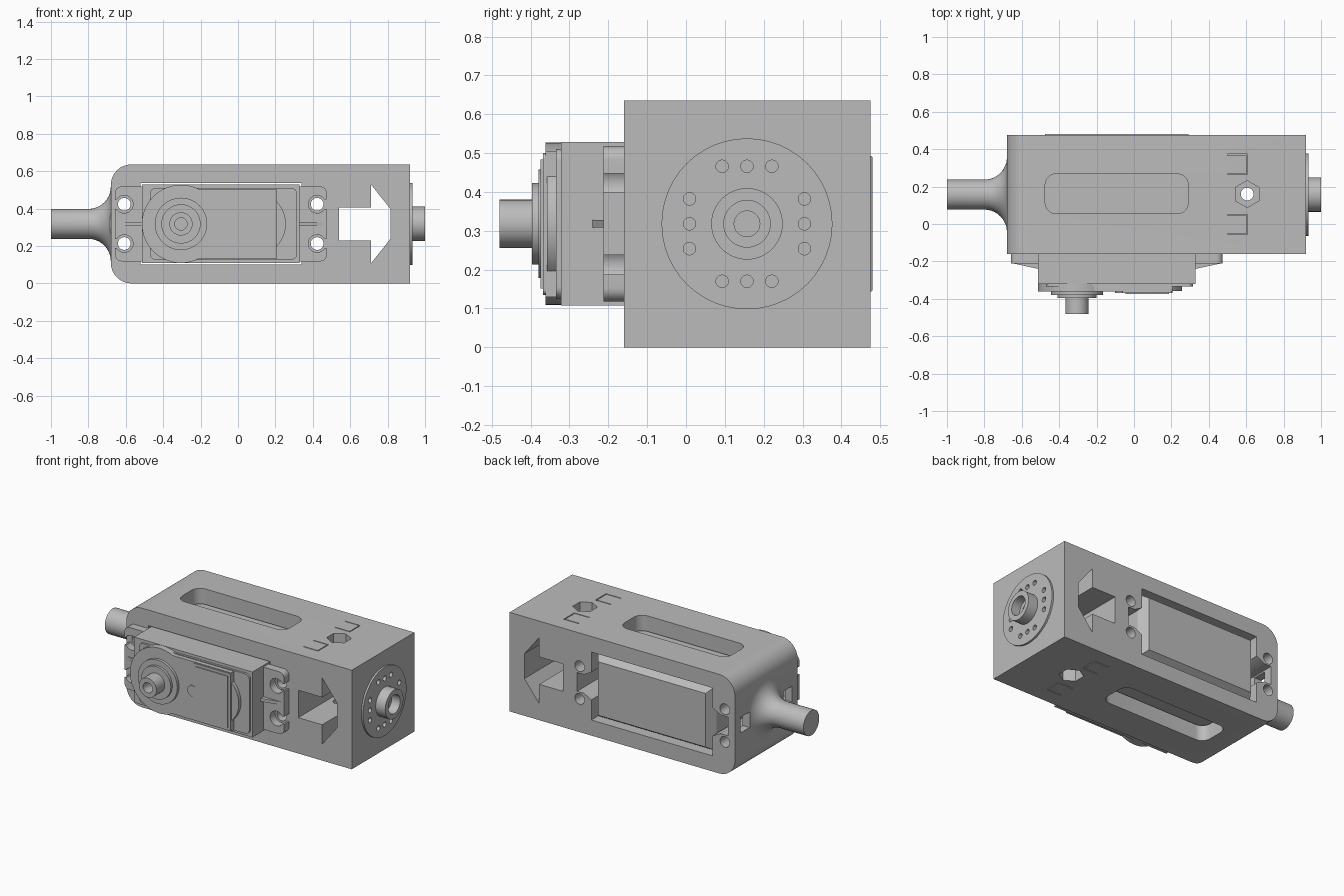
import bpy, bmesh, math
from mathutils import Vector

if "Cube" in bpy.data.objects:
    bpy.data.objects.remove(bpy.data.objects["Cube"])

mat = bpy.data.materials.new("plain grey")
mat.use_nodes = True
GREY = (0.5, 0.5, 0.5, 1)
mat.diffuse_color = GREY
mat.node_tree.nodes["Principled BSDF"].inputs["Base Color"].default_value = GREY

CY, CZ = 0.157, 0.318   # common axis of shaft, block and hub


def place(axis, u, v, w):
    return Vector({"x": (w, u, v), "y": (u, w, v), "z": (u, v, w)}[axis])


def finish(name, bm):
    bmesh.ops.recalc_face_normals(bm, faces=bm.faces)
    mesh = bpy.data.meshes.new(name)
    bm.to_mesh(mesh)
    bm.free()
    mesh.materials.append(mat)
    obj = bpy.data.objects.new(name, mesh)
    bpy.context.collection.objects.link(obj)
    return obj


def loft(name, axis, sections):
    """Skin equal-length outlines [(points, position), ...] along an axis."""
    bm = bmesh.new()
    rings = [[bm.verts.new(place(axis, u, v, w)) for u, v in pts] for pts, w in sections]
    for a, b in zip(rings, rings[1:]):
        for i in range(len(a)):
            j = (i + 1) % len(a)
            bm.faces.new((a[i], a[j], b[j], b[i]))
    bm.faces.new(rings[0])
    bm.faces.new(rings[-1])
    return finish(name, bm)


def prism(name, axis, pts, lo, hi):
    return loft(name, axis, [(pts, lo), (pts, hi)])


def circle(u, v, r, n=48, turn=0.0):
    return [(u + r * math.cos(turn + math.tau * i / n),
             v + r * math.sin(turn + math.tau * i / n)) for i in range(n)]


def rect(u0, u1, v0, v1, radii=(0, 0, 0, 0)):
    """Rectangle; radii run counter-clockwise from the top right corner."""
    pts = []
    corners = ((u1, v1, -1, -1), (u0, v1, 1, -1), (u0, v0, 1, 1), (u1, v0, -1, 1))
    for k, ((u, v, su, sv), r) in enumerate(zip(corners, radii)):
        if not r:
            pts.append((u, v))
            continue
        for i in range(9):
            a = math.pi / 2 * (k + i / 8)
            pts.append((u + su * r + r * math.cos(a), v + sv * r + r * math.sin(a)))
    return pts


def turned(name, axis, cu, cv, profile):
    """Turned part from (position, radius) pairs."""
    return loft(name, axis, [(circle(cu, cv, r), w) for w, r in profile])


def cut(obj, *cutters):
    for c in cutters:
        mod = obj.modifiers.new("cut", "BOOLEAN")
        mod.operation, mod.solver, mod.object = "DIFFERENCE", "EXACT", c
        bpy.context.view_layer.objects.active = obj
        bpy.ops.object.modifier_apply(modifier=mod.name)
        bpy.data.objects.remove(c)


# Housing block with two rounded corners
housing = prism("housing_block", "y", rect(-0.68, 0.92, 0, 0.636, (0, 0.11, 0.11, 0)), -0.16, 0.475)

# Motor bay, end notches and arrow window
cut(housing, prism("bay", "y", rect(-0.522, 0.34, 0.1, 0.536), -1, 1))
for base, tip in ((-0.5, -0.63), (0.32, 0.44)):
    notch = [(base, CZ - 0.1), (tip * 0.6 + base * 0.4, CZ - 0.06), (tip, CZ - 0.06),
             (tip, CZ + 0.06), (tip * 0.6 + base * 0.4, CZ + 0.06), (base, CZ + 0.1)]
    cut(housing, prism("notch", "y", notch, -1, 1))
half = [(0.54, 0.088), (0.71, 0.088), (0.71, 0.212), (0.815, 0.08)]
arrow = [(x, CZ + d) for x, d in half] + [(x, CZ - d) for x, d in reversed(half)]
cut(housing, prism("window", "y", arrow, -1, 1))

# Mounting holes
HOLES = [(x, CZ + s * 0.105) for x in (-0.608, 0.423) for s in (-1, 1)]
for x, z in HOLES:
    cut(housing, prism("hole", "y", circle(x, z, 0.034, 32), -1, 1))

# Top and bottom: long slots, nut pockets and thin hooked grooves
cut(housing, prism("slot", "z", rect(-0.475, 0.29, 0.055, 0.268, (0.06,) * 4), -1, 1))
cut(housing, prism("bolt_hole", "z", circle(0.605, 0.16, 0.034, 32), -1, 1))
for lo, hi in ((-0.1, 0.1), (0.536, 0.8)):
    cut(housing, prism("nut", "z", circle(0.605, 0.16, 0.072, 6, math.pi / 6), lo, hi))
for lo, hi in ((-0.1, 0.06), (0.576, 0.8)):
    for y0 in (-0.057, 0.265):
        y1, t = y0 + 0.108, 0.006
        hook = [(0.5, y0), (0.608, y0), (0.608, y1), (0.5, y1), (0.5, y1 - t),
                (0.608 - t, y1 - t), (0.608 - t, y0 + t), (0.5, y0 + t)]
        cut(housing, prism("groove", "z", hook, lo, hi))

# Left shaft with flared root
flare = [(-0.68 - 0.12 * (1 - math.sin(a)), 0.2 - 0.12 * math.cos(a))
         for a in (math.pi / 2 * i / 10 for i in range(11))]
shaft = turned("end_shaft", "x", CY, CZ, [(-1, 0.08)] + flare + [(-0.66, 0.2)])

# Cable openings beside the shaft
for y in (CY - 0.215, CY + 0.215):
    for part in (housing, shaft):
        cut(part, prism("port", "x", rect(y - 0.045, y + 0.045, CZ - 0.05, CZ + 0.05), -0.9, -0.56))

# Right horn disc with hub and screw holes
disc = turned("horn_disc", "x", CY, CZ, [(0.91, 0.22), (0.932, 0.22), (0.932, 0.092), (1, 0.092)])
cut(disc, prism("bore", "x", circle(CY, CZ, 0.06), 0.94, 1.1))
for part in (housing, disc):
    cut(part, prism("centre_hole", "x", circle(CY, CZ, 0.033), 0.78, 1.1))
    for a, b in ((0, 1), (1, 0), (0, -1), (-1, 0)):
        for s in (-1, 0, 1):
            y = CY + 0.148 * a + 0.064 * s * b
            z = CZ + 0.148 * b + 0.064 * s * a
            cut(part, prism("screw_hole", "x", circle(y, z, 0.016, 20), 0.87, 1.1))

# Motor case, chamfered at the back
case = rect(-0.512, 0.328, 0.108, 0.528)
case_back = rect(-0.475, 0.29, 0.146, 0.49)
loft("motor_case", "y", [(case, -0.322), (case, 0.42), (case_back, 0.48)])

# Mounting ears with open slots and a centre rib
for side in (-1, 1):
    cx = -0.0915
    span = sorted((cx + side * 0.41, cx + side * 0.566))
    r = 0.035
    radii = (r, 0, 0, r) if side > 0 else (0, r, r, 0)
    ear = prism("mounting_ear", "y", rect(*span, 0.118, 0.518, radii), -0.212, -0.16)
    for x, z in HOLES:
        if (x > cx) == (side > 0):
            cut(ear, prism("ear_hole", "y", circle(x, z, 0.047, 32), -1, 1))
            out = sorted((x, x + side * 0.2))
            cut(ear, prism("ear_slot", "y", rect(*out, z - 0.025, z + 0.025), -1, 1))
    rib = [(cx + side * 0.41, -0.25), (cx + side * 0.42, -0.24),
           (cx + side * 0.55, -0.212), (cx + side * 0.41, -0.2)]
    prism("ear_rib", "z", rib, CZ - 0.01, CZ + 0.01)

# Front cover: lid, round gear boss, raised panel
GX = -0.305
prism("front_lid", "y", rect(-0.47, 0.315, 0.126, 0.51, (0.03,) * 4), -0.335, -0.3)
prism("gear_boss", "y", circle(GX, CZ, 0.209, 64), -0.362, -0.3)
prism("lid_step", "y", rect(-0.3, 0.205, 0.13, 0.505), -0.362, -0.3)
prism("gear_bulge", "y", circle(0.085, CZ, 0.171), -0.358, -0.3)
prism("raised_panel", "y", rect(-0.065, 0.205, 0.135, 0.5, (0.015,) * 4), -0.368, -0.35)
prism("panel_inset", "y", rect(-0.045, 0.188, 0.152, 0.483), -0.374, -0.36)
prism("panel_tab", "y", circle(-0.065, CZ, 0.036, 32), -0.37, -0.35)

# Stepped output shaft with bore
output = turned("output_shaft", "y", GX, CZ, [
    (-0.35, 0.14), (-0.38, 0.14), (-0.38, 0.105), (-0.396, 0.105),
    (-0.396, 0.062), (-0.48, 0.062)])
cut(output, prism("output_bore", "y", circle(GX, CZ, 0.033, 32), -0.5, -0.4))

# Smooth round surfaces, keep edges sharp
for obj in bpy.context.scene.objects:
    if obj.type == "MESH":
        bpy.ops.object.select_all(action="DESELECT")
        obj.select_set(True)
        bpy.context.view_layer.objects.active = obj
        bpy.ops.object.shade_smooth_by_angle(angle=math.radians(30))
